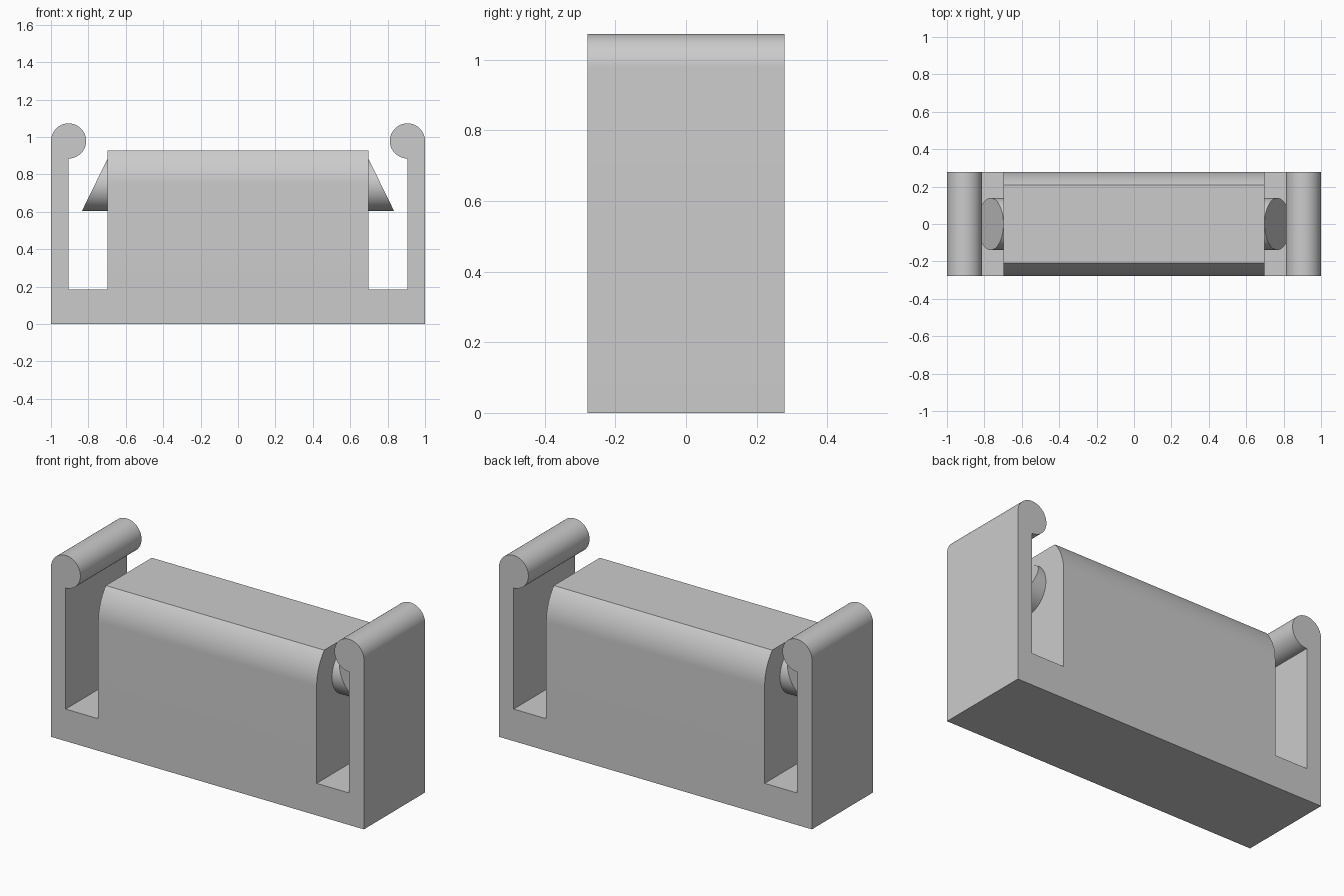
import bpy, bmesh
from math import sin, cos, pi, asin, radians
from mathutils import Vector

cube = bpy.data.objects.get("Cube")
if cube:
    bpy.data.objects.remove(cube, do_unlink=True)

HALF_DEPTH = 0.279
AXIS_Z = 0.744      # shared axis of the block crown and the pegs
BLOCK_X = 0.698     # half width of the centre block
ARM_X = 0.906       # inner face of the arms
PEG_R = 0.139
LIP_R = 0.094
LIP_Z = 0.979

grey = bpy.data.materials.new("plain grey")
grey.use_nodes = True
colour = (0.6, 0.6, 0.6, 1)
grey.diffuse_color = colour
grey.node_tree.nodes["Principled BSDF"].inputs["Base Color"].default_value = colour


def arc(u, v, r, start, end, steps):
    angles = [start + (end - start) * i / steps for i in range(steps + 1)]
    return [(u + r * cos(a), v + r * sin(a)) for a in angles]


def prism(name, outline, half, place):
    """Extrude a 2D outline from -half to +half; place(u, v, w) gives the 3D point."""
    bm = bmesh.new()
    rings = [[bm.verts.new(place(u, v, w)) for u, v in outline] for w in (-half, half)]
    n = len(outline)
    for ring in rings:
        bm.faces.new(ring)
    for i in range(n):
        j = (i + 1) % n
        bm.faces.new((rings[0][i], rings[0][j], rings[1][j], rings[1][i]))
    bmesh.ops.recalc_face_normals(bm, faces=bm.faces)
    mesh = bpy.data.meshes.new(name)
    bm.to_mesh(mesh)
    bm.free()
    mesh.materials.append(grey)
    obj = bpy.data.objects.new(name, mesh)
    bpy.context.collection.objects.link(obj)
    return obj


def fuse(target, part):
    mod = target.modifiers.new("join " + part.name, 'BOOLEAN')
    mod.operation = 'UNION'
    mod.solver = 'EXACT'
    mod.object = part
    bpy.context.view_layer.objects.active = target
    bpy.ops.object.modifier_apply(modifier=mod.name)
    bpy.data.objects.remove(part, do_unlink=True)


# Base with two upright arms, each ending in a round lip
right_half = [(1, 0)] + arc(ARM_X, LIP_Z, LIP_R, 0, 1.5 * pi, 48) + [(ARM_X, 0.185)]
outline = right_half + [(-x, z) for x, z in reversed(right_half)]
body = prism("clip_body", outline, HALF_DEPTH, lambda u, v, w: Vector((u, w, v)))

# Centre block with rounded shoulders and a flat top
crown = asin(0.184 / HALF_DEPTH)
outline = ([(-HALF_DEPTH, 0.1), (HALF_DEPTH, 0.1)]
           + arc(0, AXIS_Z, HALF_DEPTH, 0, crown, 16)
           + arc(0, AXIS_Z, HALF_DEPTH, pi - crown, pi, 16))
block = prism("centre_block", outline, BLOCK_X, lambda u, v, w: Vector((w, u, v)))
fuse(body, block)

# Round pegs on both block ends, cut at a slant
circle = arc(0, AXIS_Z, PEG_R, 0, 2 * pi, 64)[:-1]
for side in (-1, 1):
    def place(u, v, w):
        slant = BLOCK_X + (AXIS_Z + PEG_R - v) * 0.49
        return Vector((side * (slant if w > 0 else 0.6), u, v))
    fuse(body, prism("peg", circle, 1, place))

bpy.ops.object.select_all(action='DESELECT')
body.select_set(True)
bpy.context.view_layer.objects.active = body
bpy.ops.object.shade_smooth_by_angle(angle=radians(25))
